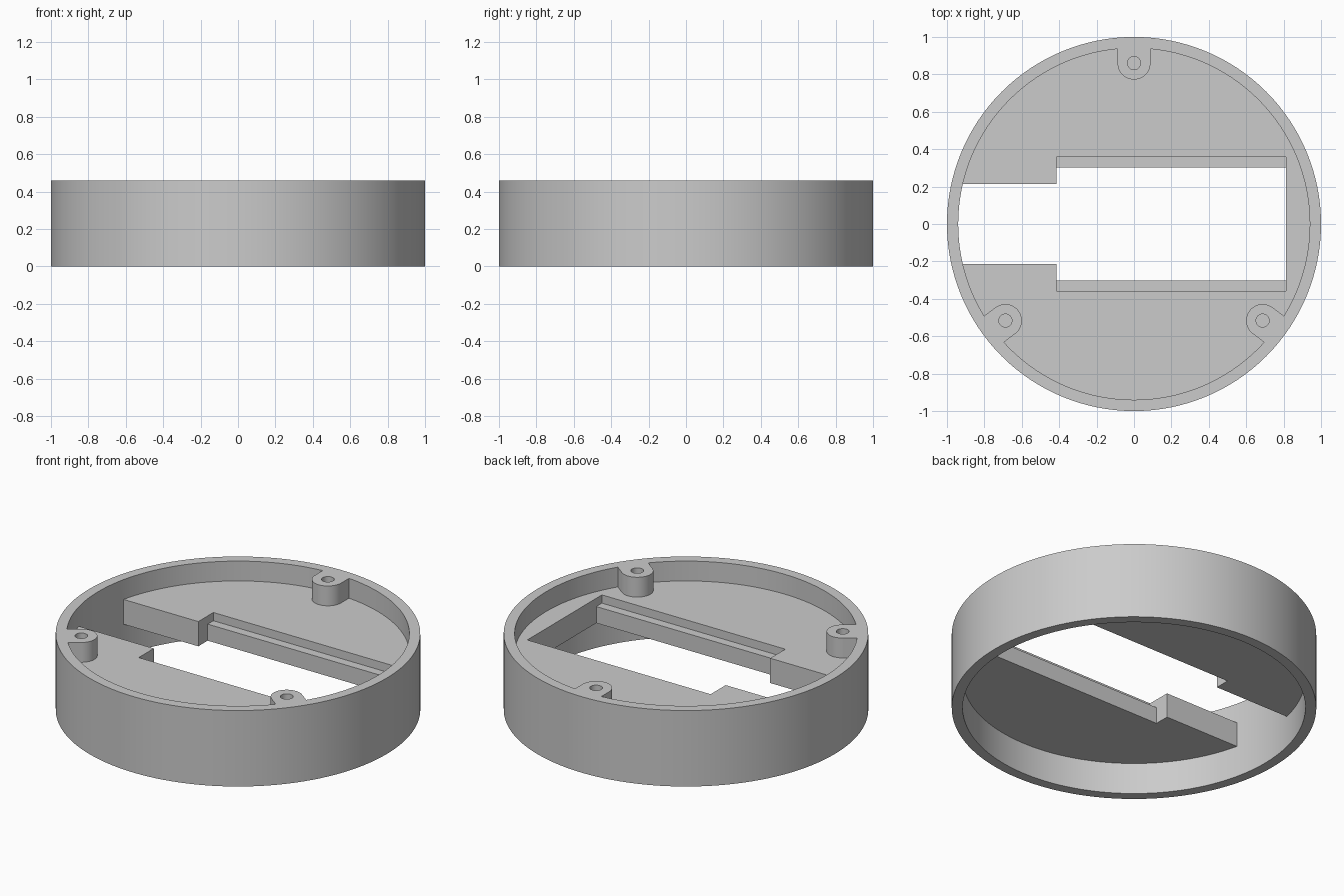
import bpy
import math
from mathutils import Matrix

if "Cube" in bpy.data.objects:
    bpy.data.objects.remove(bpy.data.objects["Cube"], do_unlink=True)

HEIGHT, WALL_R = 0.46, 0.94
FLOOR_LOW, FLOOR_TOP, LEDGE = 0.19, 0.34, 0.29
BOSS_R, BOSS_DIST, HOLE_R = 0.088, 0.86, 0.035


def cylinder(name, r, z0, z1, x=0, y=0, sides=128):
    bpy.ops.mesh.primitive_cylinder_add(
        vertices=sides, radius=r, depth=z1 - z0, location=(x, y, (z0 + z1) / 2))
    bpy.context.object.name = name
    return bpy.context.object


def box(name, x0, x1, y0, y1, z0, z1):
    bpy.ops.mesh.primitive_cube_add(size=1)
    ob = bpy.context.object
    ob.name = name
    ob.data.transform(Matrix.Translation(((x0 + x1) / 2, (y0 + y1) / 2, (z0 + z1) / 2))
                      @ Matrix.Diagonal((x1 - x0, y1 - y0, z1 - z0, 1)))
    return ob


def combine(target, tool, operation):
    """Boolean the tool into the target, then discard the tool."""
    mod = target.modifiers.new(operation, 'BOOLEAN')
    mod.operation, mod.object, mod.solver = operation, tool, 'EXACT'
    bpy.context.view_layer.objects.active = target
    bpy.ops.object.modifier_apply(modifier=mod.name)
    bpy.data.objects.remove(tool, do_unlink=True)


# Outer wall
housing = cylinder("round_housing", 1, 0, HEIGHT)
combine(housing, cylinder("bore", WALL_R, -0.1, HEIGHT + 0.1), 'DIFFERENCE')

# Floor with a stepped slot and a recessed ledge on both long sides
floor = cylinder("floor", 0.97, FLOOR_LOW, FLOOR_TOP)
for cutter in (box("narrow_slot", -1.2, 0, -0.213, 0.213, 0, 1),
               box("wide_slot", -0.415, 0.813, -0.303, 0.303, 0, 1),
               box("ledge_recess", -0.415, 0.813, -0.357, 0.357, LEDGE, 1)):
    combine(floor, cutter, 'DIFFERENCE')
combine(housing, floor, 'UNION')

# Three screw bosses joined to the wall, each with a blind hole
for degrees in (90, -36.9, 216.9):
    a = math.radians(degrees)
    x, y = BOSS_DIST * math.cos(a), BOSS_DIST * math.sin(a)
    boss = cylinder("boss", BOSS_R, FLOOR_TOP - 0.05, HEIGHT, x, y, 48)
    web = box("web", BOSS_DIST, 0.97, -BOSS_R, BOSS_R, FLOOR_TOP - 0.05, HEIGHT)
    web.data.transform(Matrix.Rotation(a, 4, 'Z'))
    combine(boss, web, 'UNION')
    combine(housing, boss, 'UNION')
    combine(housing, cylinder("hole", HOLE_R, FLOOR_TOP, 0.6, x, y, 32), 'DIFFERENCE')

# Plain grey finish
grey = bpy.data.materials.new("plain_grey")
grey.use_nodes = True
colour = (0.6, 0.6, 0.6, 1)
grey.diffuse_color = colour
grey.node_tree.nodes["Principled BSDF"].inputs["Base Color"].default_value = colour
housing.data.materials.clear()
housing.data.materials.append(grey)
for face in housing.data.polygons:
    face.material_index = 0

bpy.ops.object.select_all(action='DESELECT')
housing.select_set(True)
bpy.context.view_layer.objects.active = housing
bpy.ops.object.shade_smooth_by_angle(angle=math.radians(30))
